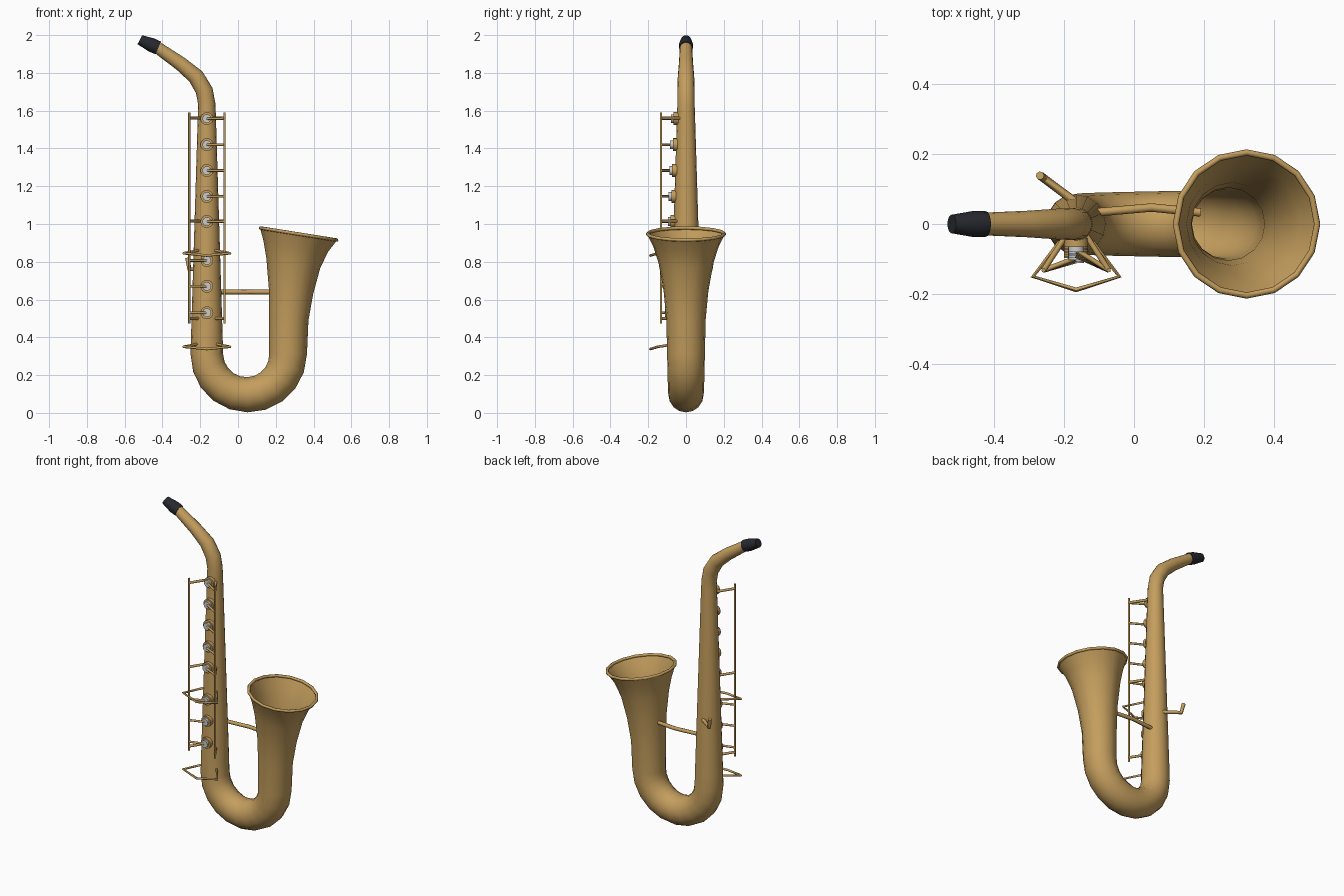
import bpy, bmesh, math
from mathutils import Vector

if "Cube" in bpy.data.objects:
    bpy.data.objects.remove(bpy.data.objects["Cube"])

def material(name, rgb):
    m = bpy.data.materials.new(name)
    m.diffuse_color = (*rgb, 1)
    m.use_nodes = True
    m.node_tree.nodes["Principled BSDF"].inputs["Base Color"].default_value = m.diffuse_color
    return m

BRASS = material("brass", (0.55, 0.34, 0.11))
BLACK = material("black", (0.02, 0.022, 0.028))
PEARL = material("pearl", (0.8, 0.8, 0.78))
BX = -0.165                      # axis of the straight body tube

def body_radius(z):
    return 0.086 + (0.047 - 0.086) * (z - 0.33) / 1.27

def finish(ob, name, mat, angle=40):
    ob.name = name
    ob.data.materials.clear()
    ob.data.materials.append(mat)
    bpy.ops.object.select_all(action='DESELECT')
    ob.select_set(True)
    bpy.context.view_layer.objects.active = ob
    bpy.ops.object.shade_smooth_by_angle(angle=math.radians(angle))
    return ob

def loft(name, sections, mat, caps=False, n=16):
    """Round tube through sections, each given by its two edge points in the xz plane."""
    bm = bmesh.new()
    rings = []
    for (ax, az), (bx, bz) in sections:
        a, b = Vector((ax, 0, az)), Vector((bx, 0, bz))
        c, u = (a + b) / 2, (b - a) / 2
        v = Vector((0, u.length, 0))
        rings.append([bm.verts.new(c + u * math.cos(t) + v * math.sin(t))
                      for t in (2 * math.pi * i / n for i in range(n))])
    for p, q in zip(rings, rings[1:]):
        for i in range(n):
            j = (i + 1) % n
            bm.faces.new((p[i], q[i], q[j], p[j]))
    if caps:
        bm.faces.new(rings[0])
        bm.faces.new(rings[-1][::-1])
        bmesh.ops.recalc_face_normals(bm, faces=bm.faces[:])
    me = bpy.data.meshes.new(name)
    bm.to_mesh(me)
    bm.free()
    ob = bpy.data.objects.new(name, me)
    bpy.context.collection.objects.link(ob)
    return finish(ob, name, mat)

def bar(name, pts, r, mat=BRASS):
    cu = bpy.data.curves.new(name, 'CURVE')
    cu.dimensions = '3D'
    cu.bevel_depth, cu.bevel_resolution, cu.use_fill_caps = r, 2, True
    sp = cu.splines.new('POLY')
    sp.points.add(len(pts) - 1)
    for p, co in zip(sp.points, pts):
        p.co = (*co, 1)
    ob = bpy.data.objects.new(name, cu)
    bpy.context.collection.objects.link(ob)
    bpy.ops.object.select_all(action='DESELECT')
    ob.select_set(True)
    bpy.context.view_layer.objects.active = ob
    bpy.ops.object.convert(target='MESH')
    return finish(bpy.context.object, name, mat, 50)

def disc(name, z, y0, y1, r, mat):
    bpy.ops.mesh.primitive_cylinder_add(vertices=16, radius=r, depth=abs(y1 - y0),
        location=(BX, (y0 + y1) / 2, z), rotation=(math.pi / 2, 0, 0))
    finish(bpy.context.object, name, mat)

# neck, body, bow and bell as one open tube
secs = [((-0.437, 1.902), (-0.412, 1.962)), ((-0.325, 1.817), (-0.283, 1.88)),
        ((-0.257, 1.754), (-0.188, 1.807)), ((-0.222, 1.692), (-0.135, 1.72)),
        ((-0.211, 1.632), (-0.120, 1.64))]
for z in (1.58, 1.15, 0.75, 0.4):
    r = body_radius(z)
    secs.append(((BX - r, z), (BX + r, z)))
# bow: outer edge on the left turns through the bottom to the right
tube = secs[:]
for i in range(11):
    t = i / 10
    a, r = math.pi * (1 + t), 0.086 + 0.014 * t
    d = (math.cos(a), math.sin(a))
    tube.append(tuple((0.05 + (0.215 + s) * d[0], 0.311 + (0.215 + s) * d[1]) for s in (r, -r)))
# bell: its outer edge is on the right
for left, right in [((0.165, 0.50), (0.373, 0.49)), ((0.163, 0.66), (0.398, 0.63)),
                    ((0.150, 0.82), (0.435, 0.765)), ((0.135, 0.91), (0.475, 0.85)),
                    ((0.117, 0.979), (0.525, 0.915))]:
    tube.append((right, left))
loft("body_tube", tube, BRASS)

# rolled bell rim
bpy.ops.mesh.primitive_torus_add(major_segments=16, minor_segments=8, major_radius=0.204,
    minor_radius=0.009, location=(0.321, 0, 0.947), rotation=(0, math.radians(9), 0))
finish(bpy.context.object, "bell_rim", BRASS, 60)

# mouthpiece
loft("mouthpiece", [((-0.436, 1.899), (-0.408, 1.966)), ((-0.470, 1.912), (-0.443, 1.982)),
                    ((-0.532, 1.952), (-0.507, 1.999))], BLACK, caps=True)

# brace between body and bell
bar("bell_brace", [(-0.11, 0.033, 0.64), (0.05, 0.047, 0.64), (0.19, 0.033, 0.64)], 0.012)

# long key rods with posts into the body
ROD_Y, ROD_X = -0.132, 0.093
for side, label in ((-1, "left"), (1, "right")):
    x = BX + side * ROD_X
    bar(f"{label}_key_rod", [(x, ROD_Y, 0.473), (x, ROD_Y, 1.59)], 0.006)
    for z in (0.50, 1.015, 1.56):
        bar(f"{label}_rod_post", [(x, ROD_Y, z), (BX + side * 0.03, -0.035, z)], 0.008)

# key cups, pearls and arms
for z in (1.558, 1.42, 1.283, 1.146, 1.013, 0.807, 0.67, 0.53):
    r = body_radius(z)
    side = 1 if z > 0.9 else -1
    disc("key_cup", z, -r + 0.008, -r - 0.017, 0.034, BRASS)
    disc("key_pearl", z, -r - 0.015, -r - 0.031, 0.023, PEARL)
    bar("key_arm", [(BX + side * ROD_X, ROD_Y, z), (BX, -r - 0.025, z)], 0.007)

# wire key guards
for z in (0.845, 0.35):
    half = [(0.045, -0.05, 0.015), (0.123, -0.15, 0)]
    pts = [(BX - x, y, z + h) for x, y, h in half] + [(BX, -0.188, z - 0.012)]
    pts += [(BX + x, y, z + h) for x, y, h in reversed(half)]
    bar("key_guard", pts, 0.007)

# thumb hook on the back
bar("thumb_hook", [(-0.17, 0.065, 0.76), (-0.257, 0.13, 0.76), (-0.268, 0.138, 0.82)], 0.012)
